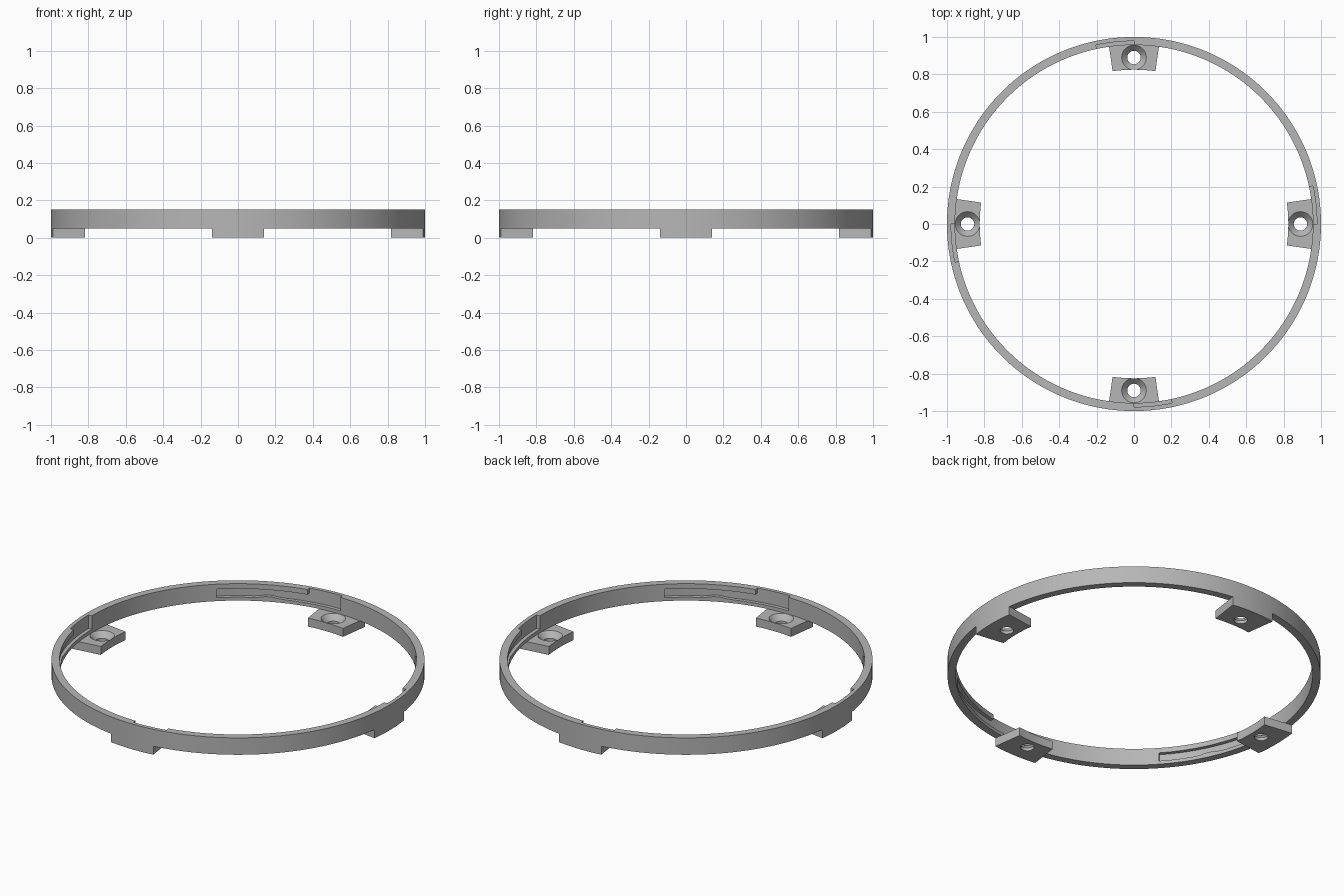
import bpy
import bmesh
from math import cos, sin, radians, ceil

cube = bpy.data.objects.get("Cube")
if cube:
    bpy.data.objects.remove(cube, do_unlink=True)

# Single grey plastic colour
GREY = (0.47, 0.47, 0.47, 1)
mat = bpy.data.materials.new("plain grey")
mat.use_nodes = True
mat.diffuse_color = GREY
mat.node_tree.nodes["Principled BSDF"].inputs["Base Color"].default_value = GREY

OUTER, INNER, GROOVE = 1.0, 0.957, 0.978
TAB_TOP, TOP = 0.05, 0.15


def finish(name, bm):
    """Turn a bmesh into a linked object."""
    bmesh.ops.recalc_face_normals(bm, faces=bm.faces)
    mesh = bpy.data.meshes.new(name)
    bm.to_mesh(mesh)
    bm.free()
    obj = bpy.data.objects.new(name, mesh)
    bpy.context.collection.objects.link(obj)
    mesh.materials.append(mat)
    return obj


def arc_block(name, r0, r1, a0, a1, floor, top, step=2):
    """Curved block between two radii and two angles; floor(angle) gives its base."""
    bm = bmesh.new()
    full = a1 - a0 >= 360
    n = ceil((a1 - a0) / step)
    rows = []
    for i in range(n if full else n + 1):
        deg = a0 + (a1 - a0) * i / n
        c, s = cos(radians(deg)), sin(radians(deg))
        section = [(r0, floor(deg)), (r1, floor(deg)), (r1, top), (r0, top)]
        rows.append([bm.verts.new((r * c, r * s, z)) for r, z in section])
    pairs = list(zip(rows, rows[1:]))
    if full:
        pairs.append((rows[-1], rows[0]))
    else:
        bm.faces.new(rows[0])
        bm.faces.new(rows[-1])
    for p, q in pairs:
        for k in range(4):
            m = (k + 1) % 4
            bm.faces.new((p[k], p[m], q[m], q[k]))
    return finish(name, bm)


def spun_cutter(name, profile, x, y, sides=40):
    """Stack of circles from (radius, height) pairs, closed at both ends."""
    bm = bmesh.new()
    rings = [[bm.verts.new((x + r * cos(radians(360 * i / sides)),
                            y + r * sin(radians(360 * i / sides)), z))
              for i in range(sides)] for r, z in profile]
    for lo, hi in zip(rings, rings[1:]):
        for i in range(sides):
            j = (i + 1) % sides
            bm.faces.new((lo[i], lo[j], hi[j], hi[i]))
    bm.faces.new(rings[0])
    bm.faces.new(rings[-1])
    return finish(name, bm)


def cut(obj, cutter):
    """Subtract the cutter, bake the result and discard the cutter."""
    cutter.hide_render = True
    mod = obj.modifiers.new("cut", "BOOLEAN")
    mod.operation, mod.solver, mod.object = "DIFFERENCE", "EXACT", cutter
    graph = bpy.context.evaluated_depsgraph_get()
    baked = bpy.data.meshes.new_from_object(obj.evaluated_get(graph))
    obj.modifiers.clear()
    obj.data = baked
    bpy.data.objects.remove(cutter, do_unlink=True)


def smooth(obj):
    bpy.ops.object.select_all(action="DESELECT")
    obj.select_set(True)
    bpy.context.view_layer.objects.active = obj
    bpy.ops.object.shade_smooth_by_angle(angle=radians(25))


# Main ring
ring = arc_block("ring", INNER, OUTER, 0, 360, lambda d: TAB_TOP, TOP)

for i, side in enumerate(("left", "back", "right", "front")):
    base = 90 * i

    # Bayonet groove: open entry, then a covered channel with a small locking bump
    def channel_floor(d, base=base):
        return 0.07 + 0.012 * max(0, 1 - abs(d - base - 115) / 4)

    cut(ring, arc_block("entry_cutter", 0.9, GROOVE, base, base + 12,
                        lambda d: 0.07, 0.2))
    cut(ring, arc_block("channel_cutter", 0.9, GROOVE, base + 0.01, base + 42,
                        lambda d, b=base: 0.07 + 0.012 * max(0, 1 - abs(d - b - 25) / 4),
                        0.12))

    # Mounting tab with a countersunk screw hole
    tab = arc_block(side + "_tab", 0.825, OUTER, base - 8, base + 8,
                    lambda d: 0, TAB_TOP)
    hole = [(0.036, -0.02), (0.036, 0.018), (0.066, TAB_TOP), (0.066, 0.08)]
    cut(tab, spun_cutter("hole_cutter", hole, 0.89 * cos(radians(base)),
                         0.89 * sin(radians(base))))
    smooth(tab)

smooth(ring)
